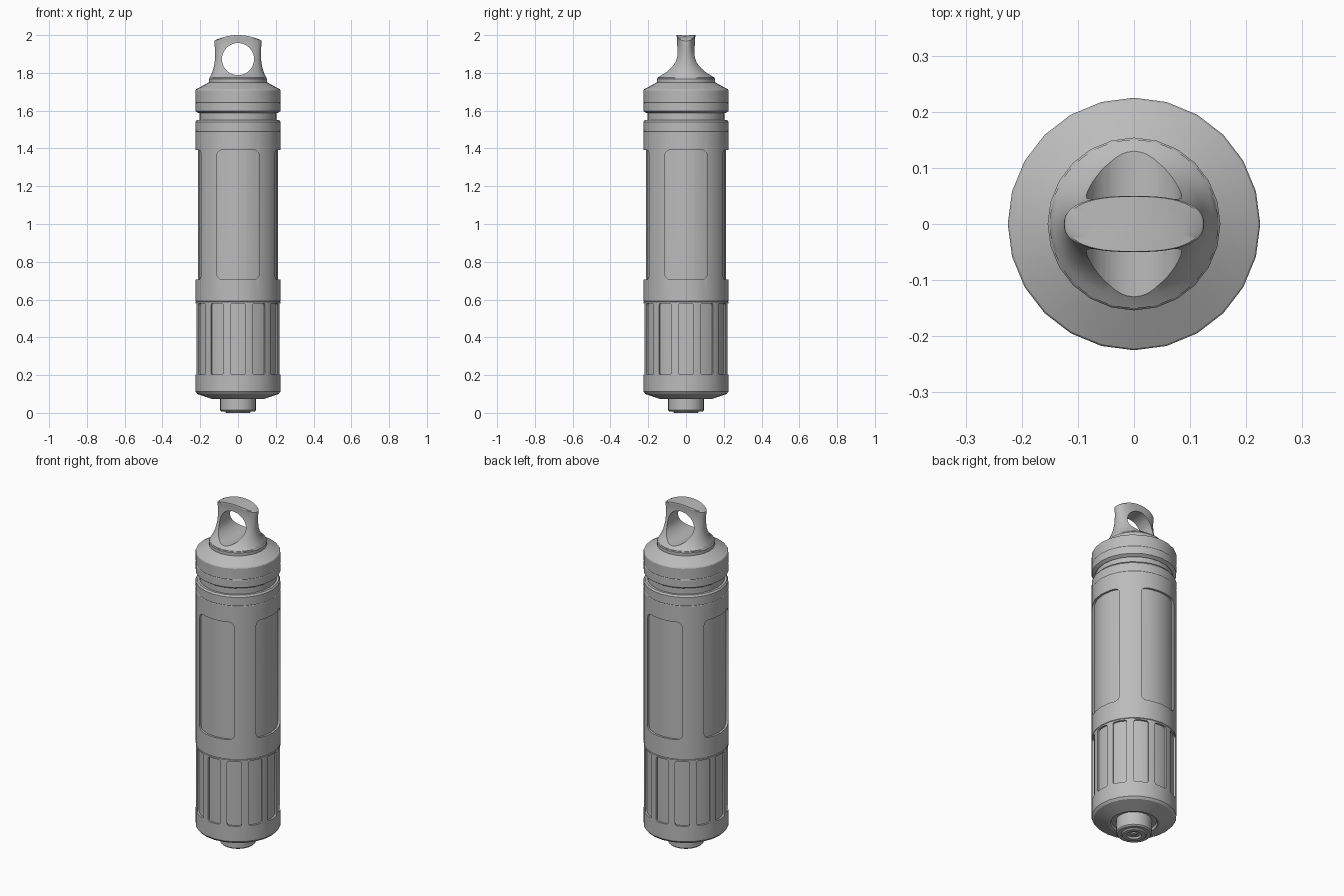
import bpy, bmesh, math
from mathutils import Matrix

if "Cube" in bpy.data.objects:
    bpy.data.objects.remove(bpy.data.objects["Cube"])

SEG = 24
grey = bpy.data.materials.new("plain_grey")
grey.diffuse_color = (0.5, 0.5, 0.5, 1)
grey.use_nodes = True
grey.node_tree.nodes["Principled BSDF"].inputs["Base Color"].default_value = grey.diffuse_color


def make(name, bm):
    bmesh.ops.recalc_face_normals(bm, faces=bm.faces)
    mesh = bpy.data.meshes.new(name)
    bm.to_mesh(mesh)
    bm.free()
    ob = bpy.data.objects.new(name, mesh)
    bpy.context.collection.objects.link(ob)
    mesh.materials.append(grey)
    return ob


def loft(name, rings):
    """Join rings of points and close both ends."""
    bm = bmesh.new()
    rows = [[bm.verts.new(p) for p in ring] for ring in rings]
    n = len(rows[0])
    for a, b in zip(rows, rows[1:]):
        for i in range(n):
            j = (i + 1) % n
            bm.faces.new((a[i], a[j], b[j], b[i]))
    bm.faces.new(rows[0])
    bm.faces.new(rows[-1])
    return make(name, bm)


def lathe(name, profile):
    return loft(name, [[(r * math.cos(2 * math.pi * i / SEG), r * math.sin(2 * math.pi * i / SEG), z)
                        for i in range(SEG)] for r, z in profile])


def cut(ob, cutter):
    """Subtract a cutter for good, then drop it."""
    mod = ob.modifiers.new("cut", 'BOOLEAN')
    mod.operation, mod.solver, mod.object = 'DIFFERENCE', 'EXACT', cutter
    bpy.context.view_layer.update()
    result = bpy.data.meshes.new_from_object(ob.evaluated_get(bpy.context.evaluated_depsgraph_get()))
    ob.modifiers.clear()
    ob.data = result
    bpy.data.objects.remove(cutter)


def recess(ob, count, half, z0, z1, corner, start, floor):
    """Sink rounded rectangles around the tube to an even depth."""
    outline = []
    for k, (sx, z) in enumerate(((1, z1), (-1, z1), (-1, z0), (1, z0))):
        cx, cz = sx * (half - corner), z + (-corner if z == z1 else corner)
        for s in range(5):
            a = math.radians(90 * k + 22.5 * s)
            outline.append((cx + corner * math.cos(a), cz + corner * math.sin(a)))
    bm = bmesh.new()
    for i in range(count):
        turn = Matrix.Rotation(2 * math.pi * i / count, 4, 'Z')
        near = [bm.verts.new(turn @ Matrix.Translation((x, -start, z)).translation) for x, z in outline]
        far = [bm.verts.new(turn @ Matrix.Translation((x, -0.3, z)).translation) for x, z in outline]
        bm.faces.new(near)
        bm.faces.new(far)
        for a in range(len(near)):
            b = (a + 1) % len(near)
            bm.faces.new((near[a], near[b], far[b], far[a]))
    cutter = make("recess_cutter", bm)
    cut(cutter, lathe("recess_core", [(floor, z0 - 0.1), (floor, z1 + 0.1)]))
    cut(ob, cutter)


# Main tube with four long sunk panels
barrel = lathe("barrel", [(0.222, 0.59), (0.225, 0.592), (0.225, 1.487), (0.223, 1.49),
                          (0.225, 1.493), (0.225, 1.54), (0.218, 1.55)])
recess(barrel, 4, 0.112, 0.705, 1.393, 0.03, 0.16, 0.213)

# Lower grip with twelve sunk flutes
grip = lathe("lower_grip", [(0.12, 0.09), (0.125, 0.075), (0.135, 0.073), (0.215, 0.1), (0.225, 0.112),
                            (0.225, 0.588), (0.222, 0.591)])
recess(grip, 12, 0.039, 0.202, 0.58, 0.012, 0.19, 0.214)

# Push button under the grip, with a small dimple
button = lathe("end_button", [(0.095, 0.12), (0.095, 0.014), (0.088, 0.007), (0.068, 0.007),
                              (0.062, 0.0), (0.04, 0.0), (0.034, 0.01), (0.018, 0.01), (0.014, 0.004)])

# Seal in the gap and cap above it
seal = lathe("seal_ring", [(0.205, 1.54), (0.205, 1.60)])
cap = lathe("top_cap", [(0.21, 1.587), (0.225, 1.597), (0.225, 1.64), (0.223, 1.643), (0.225, 1.646),
                        (0.225, 1.708), (0.222, 1.713), (0.154, 1.75), (0.154, 1.768), (0.148, 1.776),
                        (0.14, 1.776)])

# Lanyard loop: round foot flaring into a flat tab with a domed top
sections = [(0.15, 0.15, 1.765), (0.15, 0.15, 1.775), (0.144, 0.131, 1.787), (0.138, 0.115, 1.80),
            (0.131, 0.098, 1.82), (0.126, 0.082, 1.842), (0.123, 0.069, 1.865), (0.122, 0.059, 1.89),
            (0.122, 0.052, 1.92), (0.123, 0.048, 1.95), (0.125, 0.048, 1.985), (0.124, 0.05, 1.995),
            (0.118, 0.049, 2.0), (0.09, 0.04, 2.0), (0.05, 0.025, 2.0)]
rings = []
for rx, ry, z in sections:
    t = min(max((z - 1.80) / 0.2, 0), 1)
    power = 2 / (2 + 0.5 * t)
    ring = []
    for i in range(48):
        c, s = math.cos(2 * math.pi * i / 48), math.sin(2 * math.pi * i / 48)
        x = rx * math.copysign(abs(c) ** power, c)
        y = ry * math.copysign(abs(s) ** power, s)
        ring.append((x, y, z - 0.028 * t ** 3 * (x / 0.125) ** 2))
    rings.append(ring)
loop = loft("lanyard_loop", rings)
bm = bmesh.new()
bmesh.ops.create_cone(bm, cap_ends=True, segments=48, radius1=0.085, radius2=0.085, depth=0.6,
                      matrix=Matrix.Translation((0, 0, 1.873)) @ Matrix.Rotation(math.pi / 2, 4, 'X'))
cut(loop, make("loop_hole_cutter", bm))

# Smooth shading with crisp edges
for ob in (barrel, grip, button, seal, cap, loop):
    bpy.ops.object.select_all(action='DESELECT')
    ob.select_set(True)
    bpy.context.view_layer.objects.active = ob
    bpy.ops.object.shade_smooth_by_angle(angle=math.radians(30))
